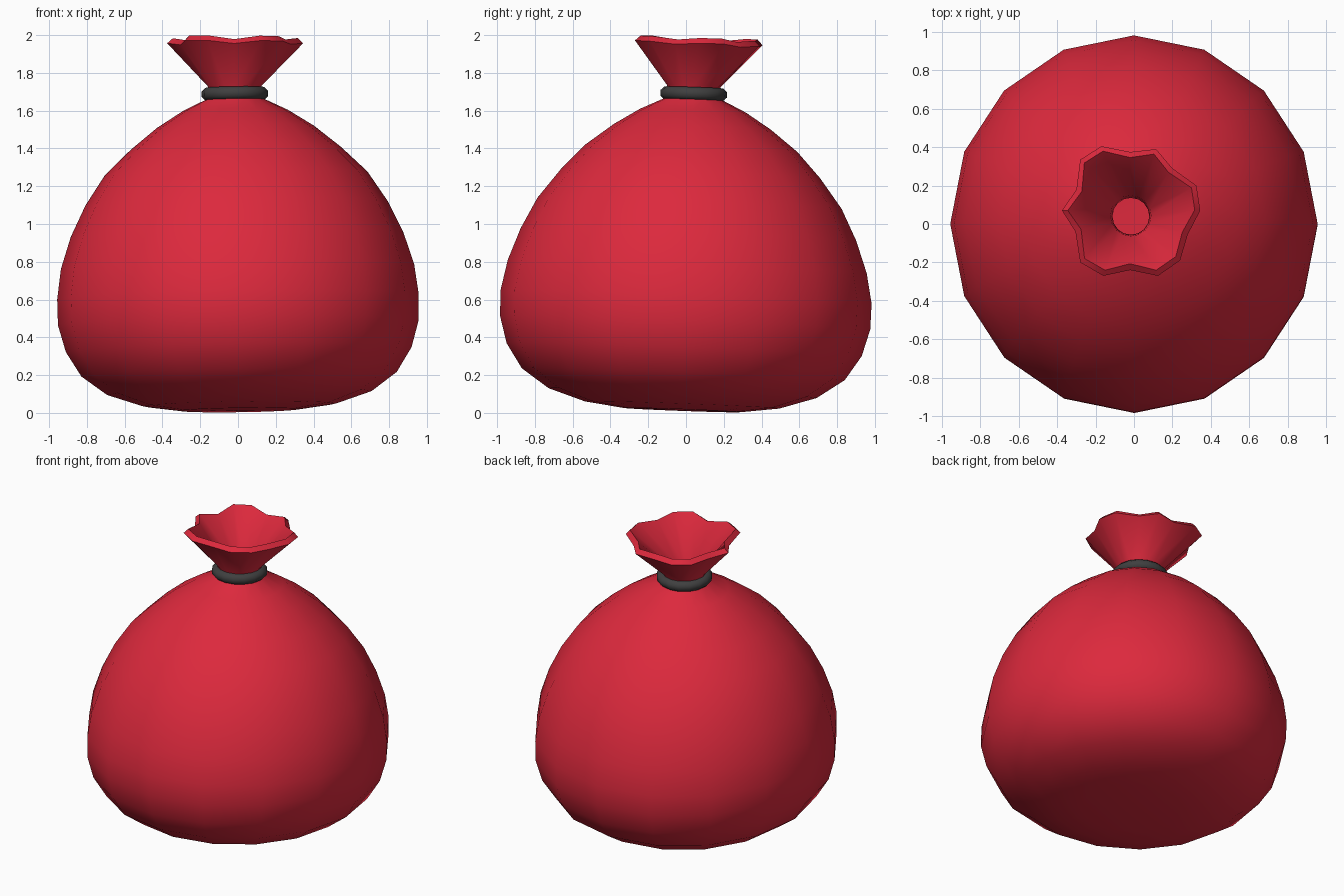
import bpy, bmesh, math

if "Cube" in bpy.data.objects:
    bpy.data.objects.remove(bpy.data.objects["Cube"])

N = 16
RIGHT_SIDE_TILT_Y, TILT_X, PIVOT = 0.037, -0.015, 0.6


def lean(x, y, z):
    # the whole sack leans slightly backwards
    h = z - PIVOT
    return (x + TILT_X * h, y + RIGHT_SIDE_TILT_Y * h,
            z - RIGHT_SIDE_TILT_Y * y - TILT_X * x)


def material(name, color):
    m = bpy.data.materials.new(name)
    m.diffuse_color = color
    m.use_nodes = True
    m.node_tree.nodes["Principled BSDF"].inputs["Base Color"].default_value = m.diffuse_color
    return m


def make_object(name, bm, mat):
    bmesh.ops.recalc_face_normals(bm, faces=bm.faces)
    me = bpy.data.meshes.new(name)
    bm.to_mesh(me)
    bm.free()
    ob = bpy.data.objects.new(name, me)
    bpy.context.collection.objects.link(ob)
    me.materials.append(mat)
    me.shade_smooth()
    return ob


def bridge(bm, a, b):
    for i in range(len(a)):
        j = (i + 1) % len(a)
        bm.faces.new((a[i], a[j], b[j], b[i]))


red = material("red_cloth", (0.72, 0.022, 0.046, 1))
dark = material("dark_cord", (0.05, 0.05, 0.05, 1))

# Sack body: rings of (x radius, y radius, height)
profile = [(.31, .31, .015), (.51, .515, .042), (.70, .71, .105), (.835, .855, .205),
           (.915, .94, .335), (.955, .98, .478), (.957, .982, .615), (.935, .95, .775),
           (.88, .888, .945), (.80, .805, 1.11), (.695, .685, 1.268), (.555, .56, 1.402),
           (.415, .415, 1.515), (.28, .28, 1.60), (.155, .155, 1.66), (.135, .135, 1.69),
           (.142, .142, 1.73)]
bm = bmesh.new()
rings = []
for rx, ry, z in profile:
    ring = []
    for i in range(N):
        a = math.pi / 2 + 2 * math.pi * i / N
        ring.append(bm.verts.new(lean(rx * math.cos(a), ry * math.sin(a), z)))
    rings.append(ring)

# Gathered mouth: wavy lip, counter-clockwise from the back
lip = [(-.02, .375), (-.17, .405), (-.28, .335), (-.30, .18), (-.375, .07), (-.305, -.04),
       (-.28, -.20), (-.16, -.27), (-.02, -.24), (.125, -.27), (.24, -.19), (.28, -.055),
       (.345, .07), (.325, .20), (.20, .29), (.115, .39)]
ring = []
for x, y in lip:
    r = math.hypot(x + .015, y - .06)
    ring.append(bm.verts.new((x, y, 1.96 - .045 * y + .25 * (r - .36))))
rings.append(ring)
for a, b in zip(rings, rings[1:]):
    bridge(bm, a, b)
base = bm.verts.new(lean(0, 0, .012))
for i in range(N):
    bm.faces.new((base, rings[0][(i + 1) % N], rings[0][i]))
sack = make_object("sack", bm, red)
# make sure the open shell faces outwards
if sum(p.center.x * p.normal.x + p.center.y * p.normal.y for p in sack.data.polygons) < 0:
    sack.data.flip_normals()
shell = sack.modifiers.new("cloth_thickness", 'SOLIDIFY')
shell.thickness = 0.04
shell.offset = -1
bpy.context.view_layer.objects.active = sack
sack.select_set(True)
bpy.ops.object.modifier_apply(modifier=shell.name)
bpy.ops.object.shade_smooth_by_angle(angle=math.radians(50))

# Tie cord around the neck
bm = bmesh.new()
rings = []
for k in range(8):
    t = 2 * math.pi * (k + .5) / 8
    r, z = .14 + .039 * math.cos(t), 1.689 + .037 * math.sin(t)
    rings.append([bm.verts.new(lean(r * math.cos(2 * math.pi * i / N),
                                    r * math.sin(2 * math.pi * i / N), z)) for i in range(N)])
for k in range(8):
    bridge(bm, rings[k], rings[(k + 1) % 8])
make_object("tie_cord", bm, dark)
